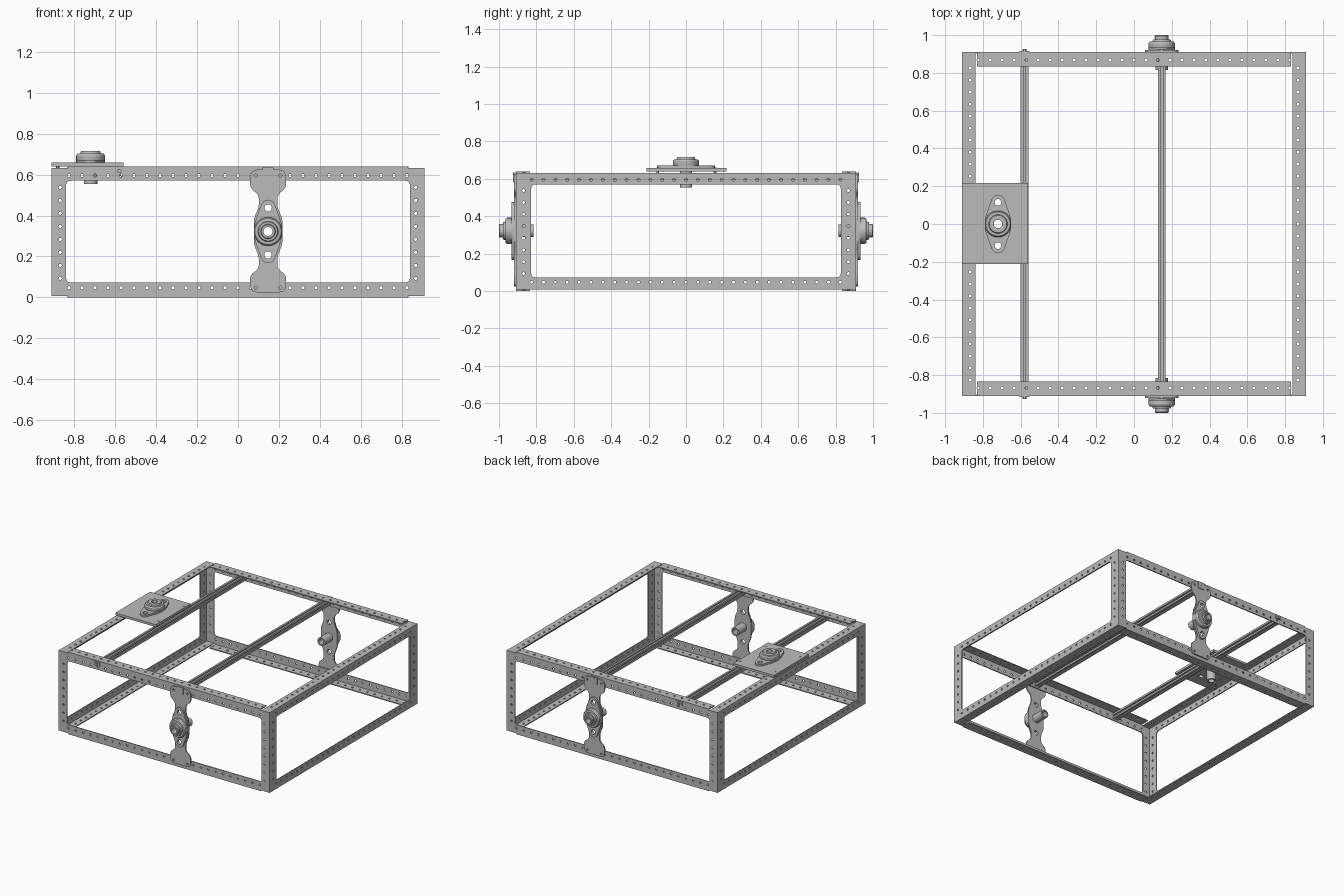
import bpy, bmesh
from math import pi, sin, cos
from mathutils import Matrix, Vector

cube = bpy.data.objects.get("Cube")
if cube:
    bpy.data.objects.remove(cube)

steel = bpy.data.materials.new("steel_grey")
steel.use_nodes = True
steel.diffuse_color = (0.5, 0.5, 0.5, 1)
steel.node_tree.nodes["Principled BSDF"].inputs["Base Color"].default_value = (0.5, 0.5, 0.5, 1)

# Local axes for upright parts: u across, v up, w outward
FRONT = Matrix(((1, 0, 0, 0), (0, 0, -1, 0), (0, 1, 0, 0), (0, 0, 0, 1)))
PITCH = 0.0635
WALL = 0.008
SHAFT_X, ROD_X, AXLE_Z = 0.147, -0.58, 0.322


def at(u, v, w):
    return Matrix.Translation((u, v, w))


def side(k, u, v, w):
    return Matrix.Rotation(k * pi / 2, 4, 'Z') @ FRONT @ at(u, v, w)


def finish(name, mesh, matrix):
    mesh.transform(matrix)
    mesh.materials.clear()
    mesh.materials.append(steel)
    obj = bpy.data.objects.new(name, mesh)
    bpy.context.collection.objects.link(obj)
    return obj


def rect(u0, u1, v0, v1):
    return [(u0, v0), (u1, v0), (u1, v1), (u0, v1)]


def circle(u, v, r, n=10):
    return [(u + r * cos(2 * pi * i / n), v + r * sin(2 * pi * i / n)) for i in range(n)]


def fillet(points, r, steps=4):
    """Round every corner of a closed outline."""
    out = []
    for i, point in enumerate(points):
        p = Vector(point)
        a, b = Vector(points[i - 1]) - p, Vector(points[(i + 1) % len(points)]) - p
        a = a.normalized() * min(r, a.length * 0.48)
        b = b.normalized() * min(r, b.length * 0.48)
        for s in range(steps + 1):
            t = s / steps
            q = p + a * (1 - t) ** 2 + b * t ** 2
            out.append((q.x, q.y))
    return out


def plate(name, loops, thickness, matrix):
    """Sheet cut from an outline and holes, centred on local w = 0."""
    curve = bpy.data.curves.new(name, 'CURVE')
    curve.dimensions = '2D'
    curve.fill_mode = 'BOTH'
    curve.extrude = thickness / 2
    for loop in loops:
        spline = curve.splines.new('POLY')
        spline.points.add(len(loop) - 1)
        spline.use_cyclic_u = True
        for point, (u, v) in zip(spline.points, loop):
            point.co = (u, v, 0, 1)
    temp = bpy.data.objects.new(name + "_outline", curve)
    bpy.context.collection.objects.link(temp)
    graph = bpy.context.evaluated_depsgraph_get()
    mesh = bpy.data.meshes.new_from_object(temp.evaluated_get(graph))
    bpy.data.objects.remove(temp)
    bm = bmesh.new()
    bm.from_mesh(mesh)
    bmesh.ops.remove_doubles(bm, verts=bm.verts, dist=0.00005)
    bmesh.ops.recalc_face_normals(bm, faces=bm.faces)
    bm.to_mesh(mesh)
    bm.free()
    for face in mesh.polygons:
        face.use_smooth = False
    return finish(name, mesh, matrix)


def lathe(name, profile, matrix, segments=32):
    """Closed (radius, height) profile spun around local w."""
    bm = bmesh.new()
    rings = [[bm.verts.new((r * cos(2 * pi * i / segments), r * sin(2 * pi * i / segments), h))
              for r, h in profile] for i in range(segments)]
    for i in range(segments):
        a, b = rings[i - 1], rings[i]
        for j in range(len(profile)):
            bm.faces.new((a[j - 1], b[j - 1], b[j], a[j]))
    bmesh.ops.recalc_face_normals(bm, faces=bm.faces)
    mesh = bpy.data.meshes.new(name)
    bm.to_mesh(mesh)
    bm.free()
    obj = finish(name, mesh, matrix)
    bpy.ops.object.select_all(action='DESELECT')
    obj.select_set(True)
    bpy.context.view_layer.objects.active = obj
    bpy.ops.object.shade_smooth_by_angle(angle=pi / 6)


def hole_row(v, count=13):
    return [circle(i * PITCH, v, 0.008) for i in range(-count, count + 1)]


# Four upright frames with punched holes
for k, label in enumerate(("front", "left", "back", "right")):
    long_side = k % 2 == 0
    half = 0.91 if long_side else 0.902
    if long_side:
        outline = [(-half, 0.007), (-0.83, 0.007), (-0.83, 0), (0.83, 0), (0.83, 0.007), (half, 0.007),
                   (half, 0.632), (0.83, 0.632), (0.83, 0.64), (-0.83, 0.64), (-0.83, 0.632), (-half, 0.632)]
    else:
        outline = rect(-half, half, 0.007, 0.632)
    inner = 0.84 if long_side else 0.828
    opening = fillet(rect(-inner, inner, 0.073, 0.57), 0.025)
    posts = [circle(s * 0.868, 0.093 + i * PITCH, 0.008) for s in (-1, 1) for i in range(8)]
    plate(label + "_frame", [outline, opening] + posts + hole_row(0.595) + hole_row(0.047),
          WALL, side(k, 0, 0, 0.906))

# Horizontal flanges, top and bottom
for label, z_long, z_short in (("top", 0.636, 0.628), ("bottom", 0.004, 0.011)):
    for s in (-1, 1):
        end = "front" if s < 0 else "back"
        lo, hi = sorted((s * 0.835, s * 0.902))
        plate(f"{label}_{end}_flange", [rect(-0.83, 0.83, lo, hi)] + hole_row(s * 0.868),
              WALL, at(0, 0, z_long))
        flank = "right" if s < 0 else "left"
        quarter = Matrix.Rotation(pi / 2, 4, 'Z')
        lo, hi = sorted((s * 0.84, s * 0.902))
        plate(f"{label}_{flank}_flange", [rect(-0.902, 0.902, lo, hi)] + hole_row(s * 0.868),
              WALL, at(0, 0, z_short) @ quarter @ Matrix.Rotation(pi, 4, 'Z'))

# Slotted cross rods: quarter outline turned four times
quarter_profile = [(0.021, 0.006), (0.021, 0.021), (0.006, 0.021), (0.006, 0.017), (0.013, 0.017),
                   (0.013, 0.013), (0.004, 0.008)]
quarter_profile = [(0.021, 0.006), (0.021, 0.021), (0.006, 0.021), (0.006, 0.016), (0.012, 0.016),
                   (0.006, 0.008), (-0.006, 0.008), (-0.012, 0.016), (-0.006, 0.016)]
rod_outline = []
for q in range(4):
    turn = Matrix.Rotation(q * pi / 2, 2)
    rod_outline += [tuple(turn @ Vector(p)) for p in quarter_profile]
for label, x in (("side_rod", ROD_X), ("middle_rod", SHAFT_X)):
    plate(label, [rod_outline, circle(0, 0, 0.004)], 1.8, side(0, x, 0.602, 0))

# Bearing parts shared by all three mounts
diamond = fillet([(-0.025, -0.155), (0.025, -0.155), (0.07, -0.03), (0.07, 0.03),
                  (0.025, 0.155), (-0.025, 0.155), (-0.07, 0.03), (-0.07, -0.03)], 0.03)
housing = [(0.022, -0.105), (0.033, -0.105), (0.033, 0), (0.066, 0), (0.07, 0.014), (0.07, 0.036),
           (0.064, 0.045), (0.05, 0.046), (0.046, 0.058), (0.022, 0.058)]
collar = [(0.022, 0.05), (0.036, 0.05), (0.036, 0.076), (0.033, 0.08), (0.022, 0.08)]


def bearing(label, matrix, with_collar):
    flange_holes = [circle(0, s * 0.115, 0.018, 20) for s in (-1, 1)]
    plate(label + "_bearing_flange", [diamond, circle(0, 0, 0.03, 24)] + flange_holes,
          0.014, matrix @ at(0, 0, 0.007))
    lathe(label + "_bearing_housing", housing, matrix)
    if with_collar:
        lathe(label + "_bearing_collar", collar, matrix)
        screw = matrix @ at(0.034, 0, 0.067) @ Matrix.Rotation(pi / 2, 4, 'Y')
        plate(label + "_set_screw", [circle(0, 0, 0.006)], 0.01, screw)


# Waisted hanger plates with bearings, front and back
half_outline = [(0.03, 0.025), (0.075, 0.025), (0.088, 0.05), (0.088, 0.11), (0.045, 0.14), (0.045, 0.2),
                (0.07, 0.26), (0.07, 0.385), (0.045, 0.44), (0.045, 0.5), (0.088, 0.535),
                (0.088, 0.6), (0.07, 0.624), (0.026, 0.624)]
hanger = fillet(half_outline + [(-u, v) for u, v in reversed(half_outline)], 0.022)
for k, label in ((0, "front"), (2, "back")):
    flip = 1 if k == 0 else -1
    x = flip * SHAFT_X
    holes = [circle(0, AXLE_Z + s * 0.115, 0.018, 20) for s in (-1, 1)]
    holes += [circle(s * 0.06, v, 0.008) for s in (-1, 1) for v in (0.047, 0.595)]
    plate(label + "_hanger", [hanger, circle(0, AXLE_Z, 0.03, 24)] + holes, 0.01, side(k, x, 0, 0.915))
    bearing(label, side(k, x, AXLE_Z, 0.92), True)
    # Rod end clips and their bolts
    for part, u, low in (("middle", x, 0.58), ("side", flip * ROD_X, 0.605)):
        plate(f"{label}_{part}_clip", [rect(-0.027, 0.027, low, 0.634)], 0.006, side(k, u, 0, 0.913 if part == "side" else 0.922))
        plate(f"{label}_{part}_bolt", [circle(0, 0, 0.011, 6)], 0.012, side(k, u, 0.617, 0.92))

# Top mounting plate with its bearing
bolt_spots = [(u, v) for u in (-0.88, ROD_X) for v in (-0.15, 0.155)]
plate("mounting_plate", [rect(-0.91, -0.56, -0.212, 0.217), circle(-0.72, 0, 0.03, 24)]
      + [circle(-0.72, s * 0.115, 0.018, 20) for s in (-1, 1)], 0.018, at(0, 0, 0.649))
for i, (u, v) in enumerate(bolt_spots):
    plate(f"mounting_bolt_{i + 1}", [circle(u, v, 0.008, 6)], 0.05, at(0, 0, 0.635))
bearing("top", at(-0.72, 0, 0.658), False)
